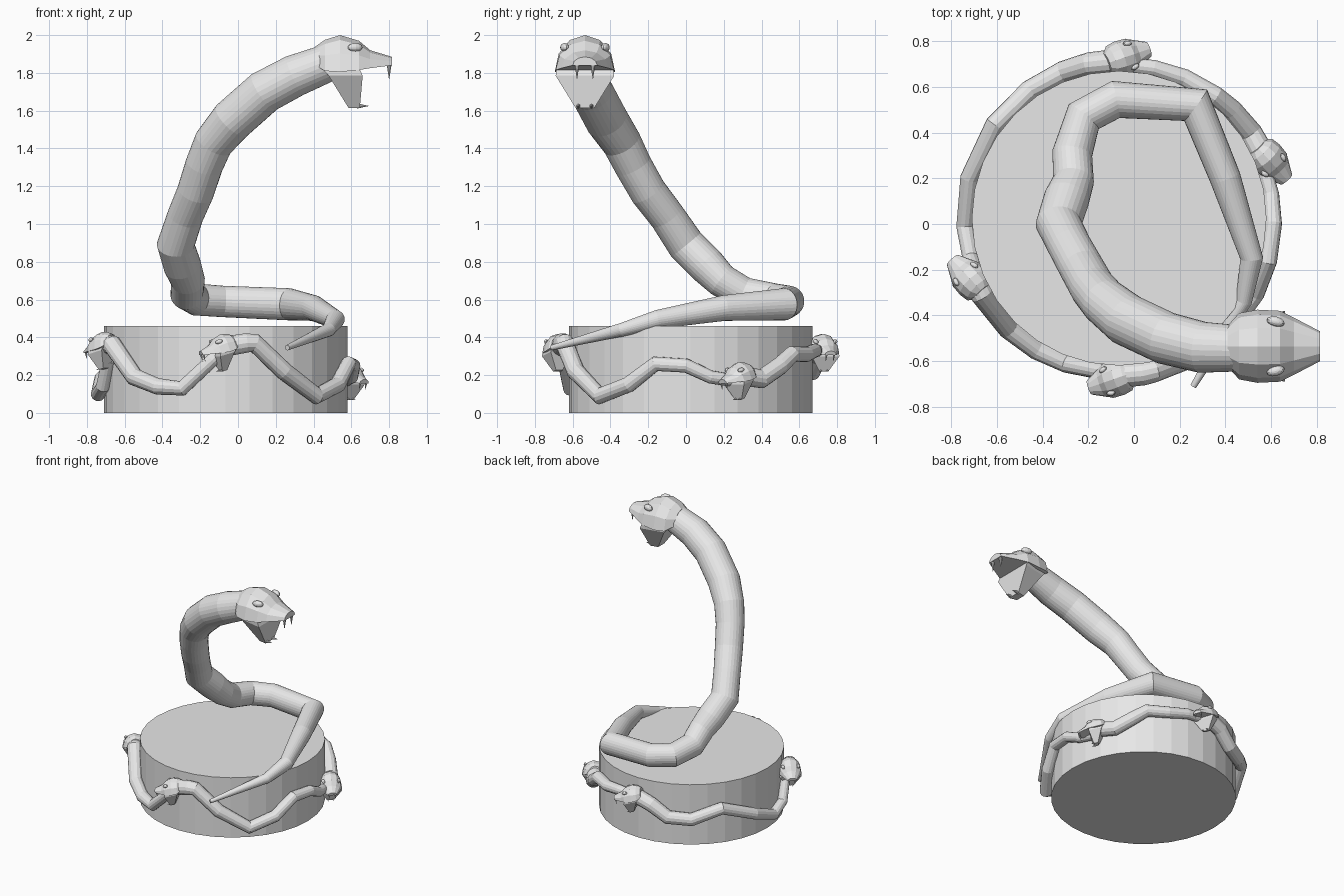
import bpy, bmesh, math
from mathutils import Matrix, Vector

if "Cube" in bpy.data.objects:
    bpy.data.objects.remove(bpy.data.objects["Cube"])

mat = bpy.data.materials.new("stone_grey")
mat.diffuse_color = (0.8, 0.8, 0.8, 1)
mat.use_nodes = True
mat.node_tree.nodes["Principled BSDF"].inputs["Base Color"].default_value = mat.diffuse_color
CX, CY, R = -0.065, 0.025, 0.645      # drum centre and radius


def finish(bm, name, m=Matrix()):
    bmesh.ops.transform(bm, matrix=m, verts=bm.verts)
    bmesh.ops.recalc_face_normals(bm, faces=bm.faces)
    me = bpy.data.meshes.new(name)
    bm.to_mesh(me)
    bm.free()
    me.materials.append(mat)
    ob = bpy.data.objects.new(name, me)
    bpy.context.collection.objects.link(ob)
    return ob


def loft(rings, name, m):
    bm = bmesh.new()
    vs = [[bm.verts.new(p) for p in r] for r in rings]
    n = len(vs[0])
    for a, b in zip(vs, vs[1:]):
        for i in range(n):
            j = (i + 1) % n
            bm.faces.new((a[i], a[j], b[j], b[i]))
    bm.faces.new(vs[0])
    bm.faces.new(vs[-1])
    return finish(bm, name, m)


def tube(pts, name, res):
    """Tapered body along (x, y, z, radius) points."""
    cu = bpy.data.curves.new(name, 'CURVE')
    cu.dimensions = '3D'
    cu.bevel_depth = 1
    cu.bevel_resolution = res
    cu.use_fill_caps = True
    sp = cu.splines.new('POLY')
    sp.points.add(len(pts) - 1)
    for p, (x, y, z, r) in zip(sp.points, pts):
        p.co = (x, y, z, 1)
        p.radius = r
    sp.use_smooth = False
    cu.materials.append(mat)
    ob = bpy.data.objects.new(name, cu)
    bpy.context.collection.objects.link(ob)
    bpy.ops.object.select_all(action='DESELECT')
    ob.select_set(True)
    bpy.context.view_layer.objects.active = ob
    bpy.ops.object.convert(target='MESH')


def head(name, m):
    """Open-mouthed head facing local +x."""
    # domed skull narrowing to the snout: x, half width, bottom, top
    st = [(-.14, .09, -.02, .08), (-.09, .145, -.05, .115), (-.01, .16, -.055, .14),
          (.09, .155, -.045, .11), (.15, .125, -.035, .06), (.265, .065, -.02, .025)]
    rings = []
    for x, w, b, t in st:
        rings.append([(x, w * math.cos(math.pi * i / 6), b + (t - b) * math.sin(math.pi * i / 6))
                      for i in range(7)])
    loft(rings, name + "_skull", m)
    # wedge jaw hanging down: z, back x, front x, half width
    jaw = [(-.03, -.11, .09, .15), (-.075, -.07, .11, .155), (-.245, .035, .095, .05)]
    loft([[(a, -w * .75, z), (b, -w, z), (b, w, z), (a, w * .75, z)] for z, a, b, w in jaw],
         name + "_lower_jaw", m)
    # eyes
    bm = bmesh.new()
    for s in (-1, 1):
        bmesh.ops.create_uvsphere(bm, u_segments=12, v_segments=8, radius=1,
                                  matrix=Matrix.Translation((.07, s * .108, .075))
                                  @ Matrix.Rotation(-s * .25, 4, 'Z')
                                  @ Matrix.Diagonal((.04, .022, .023, 1)))
    finish(bm, name + "_eyes", m)
    # upper fangs point down, lower fangs point forward
    bm = bmesh.new()
    for s in (-1, 1):
        for pos, rot, ln in (((.25, s * .042, -.05), math.pi, .085),
                             ((.11, s * .035, -.235), math.pi / 2, .06)):
            bmesh.ops.create_cone(bm, cap_ends=True, segments=8, radius1=.014, radius2=.001,
                                  depth=ln, matrix=Matrix.Translation(pos)
                                  @ Matrix.Rotation(rot, 4, 'Y'))
    finish(bm, name + "_fangs", m)


# drum
bm = bmesh.new()
bmesh.ops.create_cone(bm, cap_ends=True, segments=32, radius1=R, radius2=R, depth=.46,
                      matrix=Matrix.Translation((CX, CY, .23)))
finish(bm, "drum")

# large rearing snake, tail to neck
tube([(.26, -.71, .345, .014), (.48, -.34, .44, .036), (.515, -.15, .495, .05),
      (.40, .2, .555, .068), (.27, .52, .575, .085), (-.08, .545, .59, .083),
      (-.22, .47, .6, .085), (-.27, .31, .63, .088), (-.265, .19, .70, .09),
      (-.295, .11, .78, .1), (-.33, 0, .89, .1), (-.28, -.10, 1.04, .095),
      (-.225, -.2, 1.17, .098), (-.18, -.28, 1.31, .1), (-.13, -.34, 1.43, .105),
      (-.03, -.42, 1.55, .115), (.14, -.50, 1.70, .115), (.30, -.54, 1.785, .112),
      (.48, -.545, 1.855, .1)], "large_snake_body", 12)
head("large_snake", Matrix.Translation((.55, -.535, 1.86)))

# four small snakes round the drum: head (angle, z), then body (angle, z) to the tail
small = {
    "front": [(-91, .35), (-81, .37), (-77, .37), (-63, .22), (-45, .09), (-29, .15),
              (-16, .26), (-2, .25), (9, .19), (20, .17)],
    "right": [(22, .20), (33, .18), (44, .25), (52, .31), (65, .31), (77, .33), (87, .33)],
    "back": [(89, .35), (101, .30), (111, .22), (125, .21), (143, .28), (165, .18),
             (183, .10), (195, .14), (202, .28)],
    "left": [(203, .36), (209, .36), (225, .19), (238, .14), (250, .13), (264, .28),
             (268, .33)],
}
for key, path in small.items():
    pts = []
    for i, (a, z) in enumerate(path):
        r = .055 - .022 * i / (len(path) - 1)
        d, t = R + r * .8, math.radians(a)
        pts.append((CX + d * math.cos(t), CY + d * math.sin(t), z, r))
    tube(pts, key + "_snake_body", 5)
    a, z = path[0]
    t = math.radians(a)
    head(key + "_snake", Matrix.Translation((CX + .70 * math.cos(t), CY + .70 * math.sin(t), z))
         @ Matrix.Rotation(t - math.radians(70), 4, 'Z')
         @ Matrix.Rotation(math.radians(15), 4, 'Y') @ Matrix.Scale(.5, 4))
